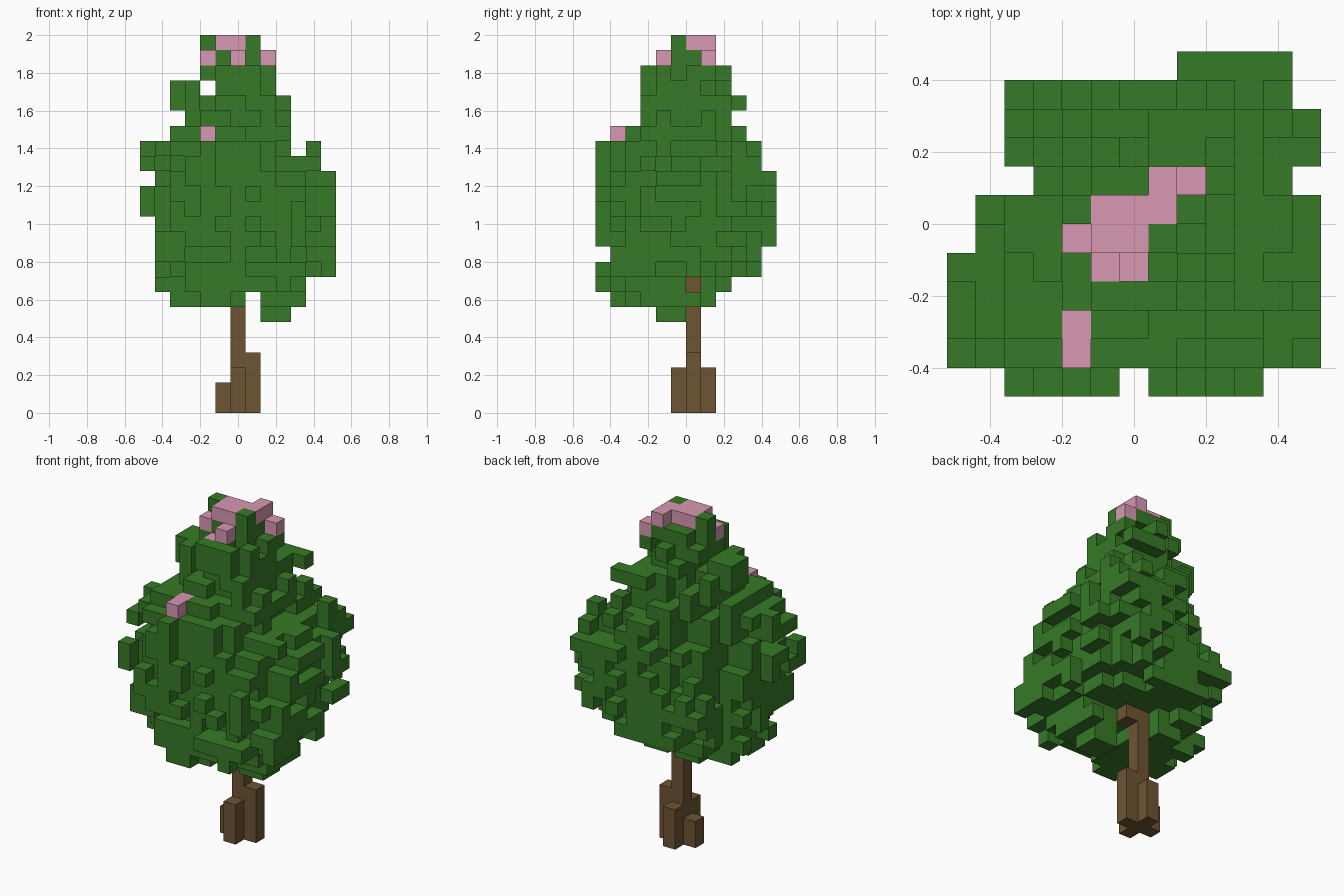
import bpy
import bmesh
import random
from mathutils import Vector

default_cube = bpy.data.objects.get("Cube")
if default_cube:
    bpy.data.objects.remove(default_cube, do_unlink=True)

random.seed(7)
SIZE = 0.08
ORIGIN = Vector((-0.52, -0.48, 0.0))


def make_material(name, colour):
    material = bpy.data.materials.new(name)
    material.use_nodes = True
    material.diffuse_color = (*colour, 1)
    shader = material.node_tree.nodes["Principled BSDF"]
    shader.inputs["Base Color"].default_value = (*colour, 1)
    shader.inputs["Roughness"].default_value = 0.9
    return material


leaf_green = make_material("leaf green", (0.037, 0.195, 0.02))
blossom_pink = make_material("blossom pink", (0.69, 0.315, 0.45))
bark_brown = make_material("bark brown", (0.155, 0.089, 0.033))


def column(i, j, height):
    return {(i, j, k) for k in range(height)}


# Trunk: a tall core, four root columns and one short branch
trunk = column(6, 6, 10) | column(7, 6, 4) | column(6, 5, 3)
trunk |= column(6, 7, 3) | column(5, 6, 2) | {(7, 6, 8)}

# Blossoms: the crest, the blocks around it and a pair on the shoulder
blossoms = {(i, j, 24) for i in (5, 6) for j in (5, 6)}
blossoms |= {(7, 6, 24), (7, 7, 24)}
blossoms |= {(4, 5, 23), (6, 4, 23), (8, 7, 23), (5, 4, 22)}
blossoms |= {(4, 1, 18), (4, 2, 18)}

# Canopy layers from the bottom up: first and last cell along x, then along y
FIRST_LAYER = 7
LAYERS = [
    (2, 10, 1, 7), (1, 11, 0, 8), (1, 12, 0, 10), (1, 12, 1, 11),
    (1, 12, 0, 11), (0, 12, 0, 11), (0, 12, 0, 11), (0, 12, 0, 11),
    (1, 12, 0, 11), (0, 11, 0, 10), (0, 9, 0, 10), (2, 9, 2, 9),
    (3, 9, 3, 9), (3, 9, 3, 9), (3, 8, 3, 8), (4, 8, 3, 8),
]
# Reach of each layer towards its four corners, as signs of x and y
CORNERS = {
    (-1, -1): (7, 8, 10, 10, 11, 11, 11, 11, 11, 10, 9, 8, 6, 5, 4, 4),
    (1, 1): (6, 6, 7, 8, 10, 10, 11, 11, 11, 11, 10, 9, 8, 7, 5, 4),
    (1, -1): (7, 9, 11, 12, 11, 11, 10, 10, 9, 8, 7, 6, 5, 5, 4, 4),
    (-1, 1): (5, 6, 7, 8, 9, 8, 7, 6, 6, 5, 5, 5, 5, 5, 4, 4),
}
# First and last cell along x allowed in each row along y
ROW_START = [1, 0, 0, 0, 0, 1, 1, 3, 2, 2, 2, 8]
ROW_END = [10] + [12] * 9 + [11, 11]


def canopy_layer(level, x0, x1, y0, y1):
    """Cells of an eight-sided slab whose outermost cells are scattered."""
    cells = set()
    for i in range(x0, x1 + 1):
        for j in range(y0, y1 + 1):
            room = min(reach[level] - (sx * (i - 6) + sy * (j - 5.5))
                       for (sx, sy), reach in CORNERS.items())
            rim = room < 2 or i in (x0, x1) or j in (y0, y1)
            allowed = ROW_START[j] <= i <= ROW_END[j]
            notch = j == 0 and i == 6
            if room < 0 or notch or not allowed:
                continue
            if not rim or random.random() < 0.5:
                cells.add((i, j, FIRST_LAYER + level))
    return cells


leaves = set()
for level, bounds in enumerate(LAYERS):
    leaves |= canopy_layer(level, *bounds)

# Hollow under the crown where the trunk and branch show
leaves = {(i, j, k) for i, j, k in leaves
          if not (k <= 8 and i >= 6 and j >= 6) and not (k == 7 and i == 7)}

# Hanging clump, side tufts and crest
leaves |= {(i, j, k) for i in (8, 9) for j in (4, 5) for k in (6, 7, 8)}
leaves |= {(10, 5, 7), (10, 6, 7)}
leaves |= {(i, j, k) for i in (2, 3) for j in (5, 6) for k in (20, 21)}
leaves |= {(3, 4, 20), (3, 4, 21), (2, 4, 18), (2, 5, 18), (3, 5, 18)}
leaves |= {(11, 9, 17), (11, 9, 16), (10, 9, 16), (4, 2, 17), (4, 1, 17)}
leaves |= {(i, j, 23) for i in (5, 6, 7) for j in (5, 6, 7)}
leaves |= {(4, 6, 23), (4, 6, 24), (7, 5, 24), (4, 5, 22), (8, 7, 22)}
leaves -= trunk | blossoms

# Each side of a block: the direction and two axes across it
SIDES = []
for axis in range(3):
    for sign in (-1, 1):
        normal, a, b = Vector(), Vector(), Vector()
        normal[axis] = sign
        a[(axis + 1) % 3] = 0.5
        b[(axis + 2) % 3] = 0.5 * sign
        SIDES.append((normal, a, b))


def neighbours(cell):
    for normal, a, b in SIDES:
        yield tuple(int(c + n) for c, n in zip(cell, normal))


# Drop loose floating blocks
solid = leaves | trunk | blossoms
leaves = {c for c in leaves if any(n in solid for n in neighbours(c))}
solid = leaves | trunk | blossoms


def build_blocks(name, cells, material):
    """Outer skin of a set of blocks as one flat-shaded mesh."""
    bm = bmesh.new()
    for cell in sorted(cells):
        centre = Vector(cell) + Vector((0.5, 0.5, 0.5))
        for (normal, a, b), beside in zip(SIDES, neighbours(cell)):
            if beside in solid:
                continue
            middle = centre + normal / 2
            corners = (middle - a - b, middle + a - b,
                       middle + a + b, middle - a + b)
            bm.faces.new([bm.verts.new(ORIGIN + c * SIZE) for c in corners])
    bmesh.ops.remove_doubles(bm, verts=bm.verts, dist=0.001)
    mesh = bpy.data.meshes.new(name)
    bm.to_mesh(mesh)
    bm.free()
    mesh.materials.append(material)
    part = bpy.data.objects.new(name, mesh)
    bpy.context.collection.objects.link(part)


build_blocks("trunk", trunk, bark_brown)
build_blocks("canopy", leaves, leaf_green)
build_blocks("blossoms", blossoms, blossom_pink)
